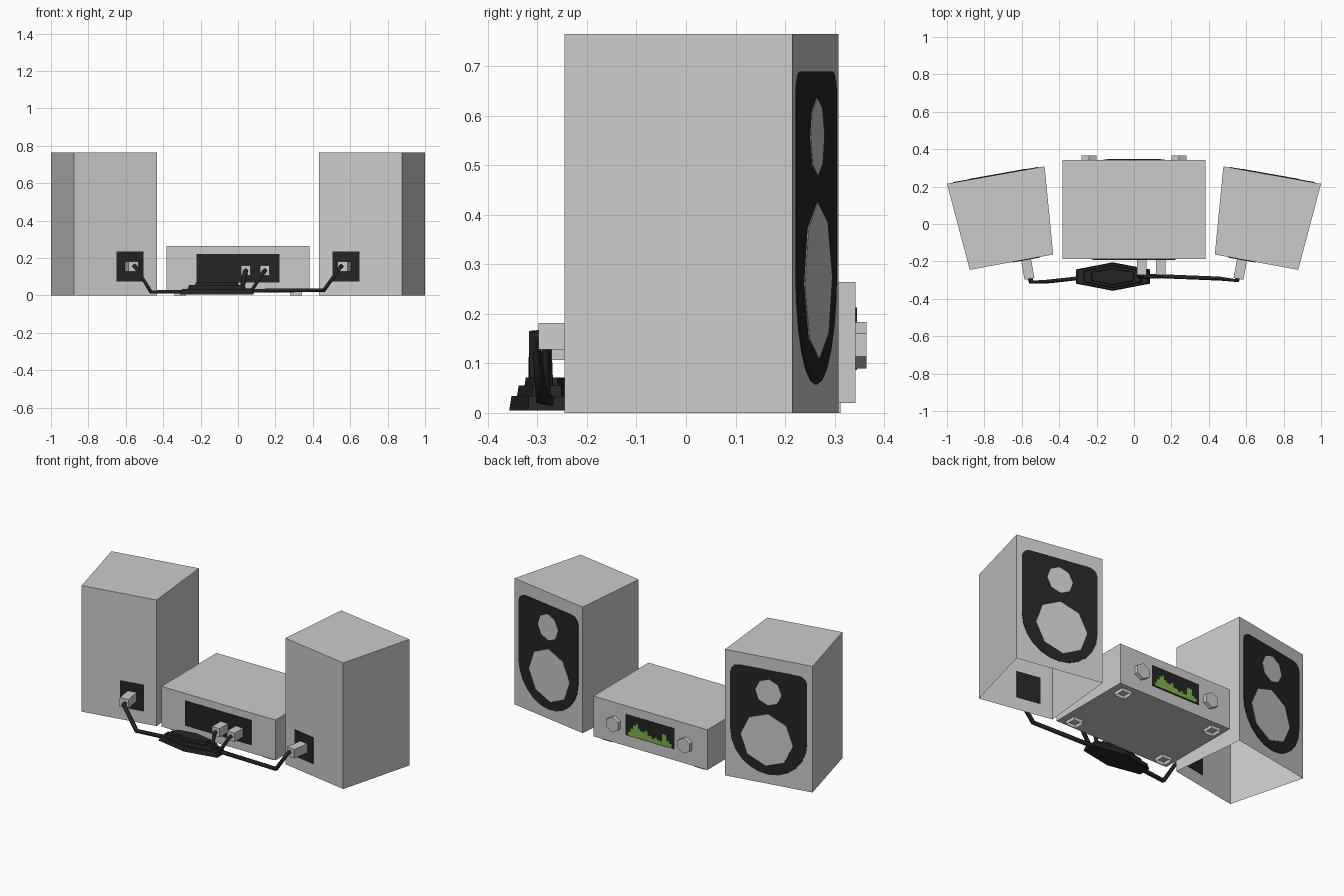
import bpy, bmesh
from math import cos, sin, pi, radians
from mathutils import Matrix, Vector

cube = bpy.data.objects.get("Cube")
if cube:
    bpy.data.objects.remove(cube, do_unlink=True)


def material(name, rgb):
    m = bpy.data.materials.new(name)
    m.use_nodes = True
    m.diffuse_color = (*rgb, 1)
    m.node_tree.nodes["Principled BSDF"].inputs["Base Color"].default_value = (*rgb, 1)
    return m


GREY = material("light grey", (0.6, 0.6, 0.6))
BLACK = material("matte black", (0.018, 0.018, 0.018))
GREEN = material("display green", (0.2, 0.46, 0.06))


def finish(name, bm, mat):
    bmesh.ops.recalc_face_normals(bm, faces=bm.faces)
    mesh = bpy.data.meshes.new(name)
    bm.to_mesh(mesh)
    bm.free()
    mesh.materials.append(mat)
    ob = bpy.data.objects.new(name, mesh)
    bpy.context.collection.objects.link(ob)
    return ob


def prism(name, outline, near, far, frame, mat, bottom=True, top=True, taper=1):
    """Extrude a 2D outline along the third axis of a frame."""
    bm = bmesh.new()
    a = [bm.verts.new(frame @ Vector((u, v, near))) for u, v in outline]
    b = [bm.verts.new(frame @ Vector((u * taper, v * taper, far))) for u, v in outline]
    for i in range(len(a)):
        j = (i + 1) % len(a)
        bm.faces.new((a[i], a[j], b[j], b[i]))
    if bottom:
        bm.faces.new(a)
    if top:
        bm.faces.new(b)
    return finish(name, bm, mat)


def rect(w, h):
    return [(-w / 2, -h / 2), (w / 2, -h / 2), (w / 2, h / 2), (-w / 2, h / 2)]


def ngon(n, rx, ry, start=90, cx=0, cy=0):
    return [(cx + rx * cos(radians(start) + 2 * pi * i / n),
             cy + ry * sin(radians(start) + 2 * pi * i / n)) for i in range(n)]


def wall_frame(origin, tangent, normal):
    t, n = Vector(tangent).normalized(), Vector(normal).normalized()
    m = Matrix((t, (0, 0, 1), n)).transposed().to_4x4()
    m.translation = origin
    return m


def cable(name, points):
    cu = bpy.data.curves.new(name, "CURVE")
    cu.dimensions = "3D"
    cu.bevel_depth = 0.013
    cu.bevel_resolution = 0
    cu.use_fill_caps = True
    sp = cu.splines.new("POLY")
    sp.points.add(len(points) - 1)
    for p, co in zip(sp.points, points):
        p.co = (*co, 1)
    cu.materials.append(BLACK)
    ob = bpy.data.objects.new(name, cu)
    bpy.context.collection.objects.link(ob)


def grille_outline(w, top, low, r):
    """Rounded upper corners and a half-round lower end."""
    h = w / 2
    pts = []
    for cx, a0 in ((h - r, 0), (r - h, 90)):
        for k in range(4):
            a = radians(a0 + 30 * k)
            pts.append((cx + r * cos(a), top - r + r * sin(a)))
    for k in range(13):
        a = pi + pi * k / 12
        pts.append((h * cos(a), low + h + h * sin(a)))
    return pts


flat = Matrix.Identity(4)

# Speakers: open-bottomed tapered cabinets, mirrored left and right
for side, s in (("left", 1), ("right", -1)):
    plan = [(s * 1.0, 0.215), (s * 0.478, 0.308), (s * 0.432, -0.163), (s * 0.878, -0.245)]
    prism(f"{side}_speaker_cabinet", plan, 0, 0.765, flat, GREY, bottom=False)

    # Driver side
    face = wall_frame((s * 0.739, 0.2615, 0), (s * 0.522, -0.093, 0), (s * 0.093, 0.522, 0))
    prism(f"{side}_speaker_grille", grille_outline(0.465, 0.69, 0.057, 0.05),
          -0.002, 0.003, face, BLACK)
    prism(f"{side}_woofer", ngon(8, 0.158, 0.158, 87, -0.01, 0.267), 0.001, 0.005, face, GREY)
    prism(f"{side}_tweeter", ngon(8, 0.079, 0.079, 87, 0, 0.557), 0.001, 0.005, face, GREY)

    # Socket side
    rear = wall_frame((s * 0.5775, -0.19, 0.155), (s * 0.446, -0.08, 0), (s * -0.08, -0.446, 0))
    prism(f"{side}_speaker_socket_panel", rect(0.146, 0.16), -0.003, 0.003, rear, BLACK)
    prism(f"{side}_speaker_plug", rect(0.054, 0.054), 0.002, 0.105, rear, GREY)

# Amplifier body and its hollow feet
prism("amplifier_body", [(-0.383, -0.188), (0.383, -0.188), (0.383, 0.342), (-0.383, 0.342)],
      0.02, 0.264, flat, GREY)
for x, xs in ((-0.31, "right"), (0.31, "left")):
    for y, ys in ((-0.125, "front"), (0.28, "back")):
        prism(f"amplifier_{ys}_{xs}_foot", rect(0.065, 0.065), 0, 0.02,
              Matrix.Translation((x, y, 0)), GREY, bottom=False, top=False)

# Amplifier display with a level meter, and knobs
panel = wall_frame((0, 0.342, 0.15), (-1, 0, 0), (0, 1, 0))
prism("display", rect(0.326, 0.126), 0, 0.003, panel, BLACK)
levels = [2, 4, 6, 7, 5, 4, 4, 5, 3, 3, 2, 3, 2, 2, 6, 6, 3, 2]
step = 0.29 / len(levels)
for i, level in enumerate(levels):
    u, v = -0.145 + i * step, -0.058
    prism("meter_bar", [(u, v), (u + step, v), (u + step, v + level * 0.0115),
                        (u, v + level * 0.0115)], 0.002, 0.005, panel, GREEN)
for x in (-0.24, 0.24):
    knob = wall_frame((x, 0.342, 0.137), (-1, 0, 0), (0, 1, 0))
    prism("knob", ngon(6, 0.047, 0.047), 0, 0.023, knob, GREY)

# Amplifier socket panel and plugs
sockets = wall_frame((0, -0.188, 0.145), (1, 0, 0), (0, -1, 0))
prism("amplifier_socket_panel", rect(0.446, 0.15), 0, 0.004, sockets, BLACK)
for x in (0.041, 0.143):
    plug = wall_frame((x, -0.188, 0.133), (1, 0, 0), (0, -1, 0))
    prism("amplifier_plug", rect(0.05, 0.053), 0.002, 0.084, plug, GREY)

# Coiled cable bundle: stacked six-sided layers
for i, (size, z0, z1) in enumerate(((1, 0.005, 0.034), (0.8, 0.03, 0.055), (0.6, 0.05, 0.071))):
    prism(f"cable_coil_layer_{i + 1}", ngon(6, 0.228 * size, 0.076 * size), z0, z1,
          Matrix.Translation((-0.113, -0.281, 0)), BLACK, taper=0.94)

# Cables
cable("right_speaker_cable", [(-0.555, -0.29, 0.155), (-0.55, -0.31, 0.155),
                              (-0.465, -0.308, 0.018), (-0.26, -0.286, 0.02)])
cable("left_speaker_cable", [(0.555, -0.285, 0.155), (0.55, -0.303, 0.155),
                             (0.46, -0.292, 0.028), (0.04, -0.275, 0.024)])
cable("amplifier_cable_inner", [(0.041, -0.265, 0.133), (0.041, -0.28, 0.133),
                                (0.02, -0.28, 0.03)])
cable("amplifier_cable_outer", [(0.143, -0.265, 0.133), (0.143, -0.283, 0.133),
                                (0.075, -0.283, 0.03), (0.0, -0.28, 0.025)])
